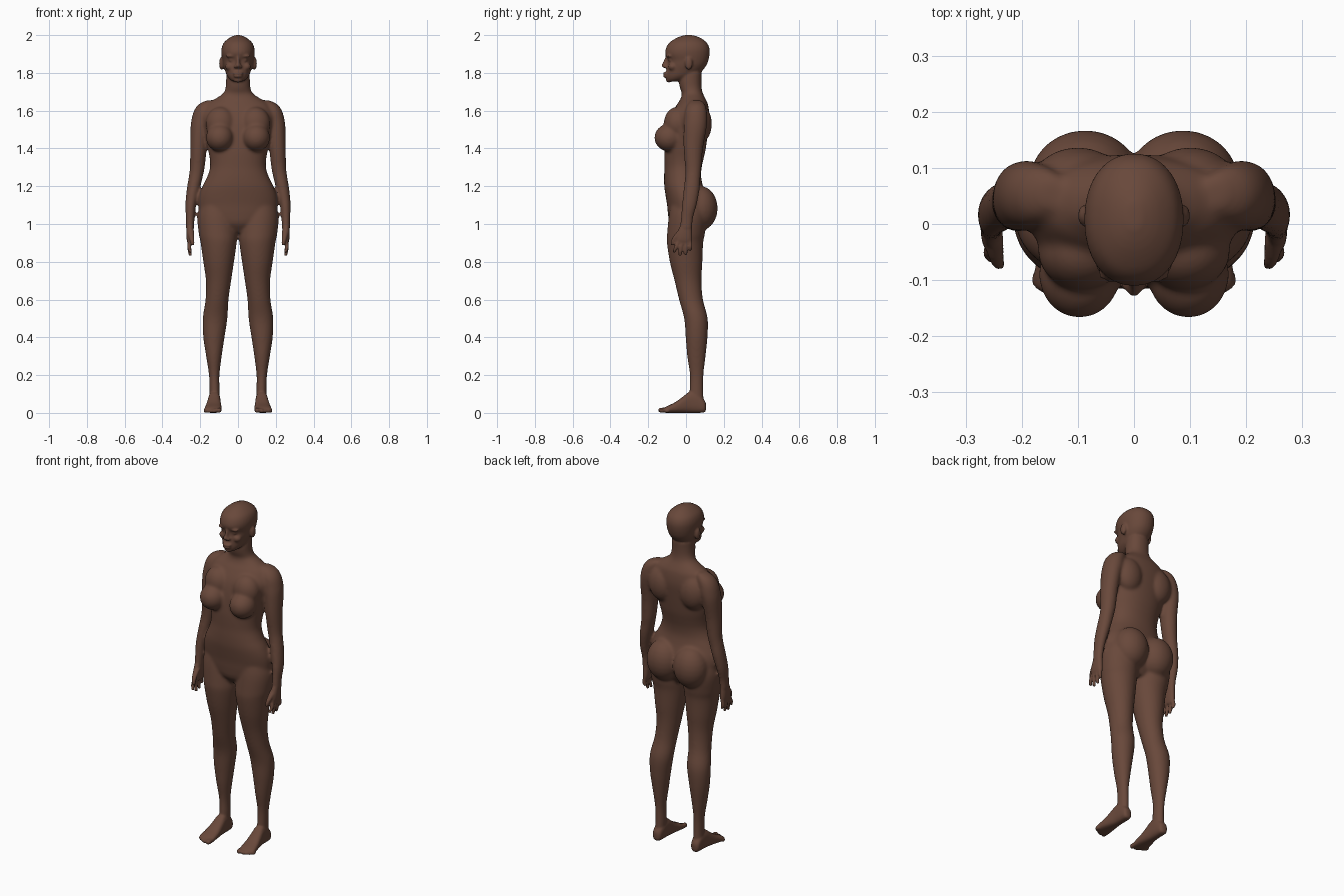
import bpy
import bmesh
from math import cos, sin, pi, copysign

default_cube = bpy.data.objects.get("Cube")
if default_cube:
    bpy.data.objects.remove(default_cube, do_unlink=True)

SIDES = (1, -1)


def spline(p0, p1, p2, p3, t):
    """Smooth interpolation between two neighbouring profile rows."""
    return [b + 0.5 * t * (c - a + t * (2 * a - 5 * b + 4 * c - d + t * (3 * (b - c) + d - a)))
            for a, b, c, d in zip(p0, p1, p2, p3)]


def loft(bm, rows, side=1, axis="z", power=2.0, count=32, steps=4):
    """Closed shell through rows of (position, x min, x max, depth min, depth max)."""
    dense = []
    last = len(rows) - 1
    for i in range(last):
        for k in range(steps):
            dense.append(spline(rows[max(i - 1, 0)], rows[i], rows[i + 1],
                                rows[min(i + 2, last)], k / steps))
    dense.append(rows[last])
    rings = []
    for pos, x_min, x_max, d_min, d_max in dense:
        ring = []
        for k in range(count):
            c, s = cos(2 * pi * k / count), sin(2 * pi * k / count)
            c = copysign(abs(c) ** (2 / power), c)
            s = copysign(abs(s) ** (2 / power), s)
            x = side * ((x_min + x_max) + c * (x_max - x_min)) / 2
            d = ((d_min + d_max) + s * (d_max - d_min)) / 2
            ring.append(bm.verts.new((x, d, pos) if axis == "z" else (x, pos, d)))
        rings.append(ring)
    for lower, upper in zip(rings, rings[1:]):
        for k in range(count):
            n = (k + 1) % count
            bm.faces.new((lower[k], lower[n], upper[n], upper[k]))
    bm.faces.new(rings[0])
    bm.faces.new(rings[-1])


def symmetric(rows):
    """Rows of (height, half width, front, back) centred on the middle plane."""
    return [(z, -w, w, front, back) for z, w, front, back in rows]


def blob(bm, centre, radii, side=1, bands=12):
    """Ellipsoid muscle or feature."""
    x, y, z = centre
    rx, ry, rz = radii
    rows = []
    for k in range(bands):
        angle = pi * (k + .5) / bands
        w = sin(angle)
        rows.append((z - rz * cos(angle), x - rx * w, x + rx * w, y - ry * w, y + ry * w))
    loft(bm, rows, side, count=24, steps=1)


def digit(bm, joints, side, axis="z"):
    """Finger or toe through joints of (position, x, depth, radius), with a rounded tip."""
    pos, x, depth, r = joints[-1]
    joints = joints + [(pos - r * .6, x, depth, r * .75), (pos - r * .9, x, depth, r * .35)]
    rows = [(p, x - r, x + r, d - r, d + r) for p, x, d, r in joints]
    loft(bm, rows, side, axis, count=14, steps=3)


def skin_object(name, bm, voxel, smoothing):
    """Fuse overlapping shells into one smooth skin."""
    bmesh.ops.recalc_face_normals(bm, faces=bm.faces)
    mesh = bpy.data.meshes.new(name)
    bm.to_mesh(mesh)
    bm.free()
    obj = bpy.data.objects.new(name, mesh)
    bpy.context.scene.collection.objects.link(obj)
    fuse = obj.modifiers.new("fuse", "REMESH")
    fuse.mode = "VOXEL"
    fuse.voxel_size = voxel
    fuse.use_smooth_shade = True
    relax = obj.modifiers.new("relax", "SMOOTH")
    relax.factor = 0.5
    relax.iterations = smoothing
    return obj


# Torso and neck
torso = symmetric([
    (.955, .05, -.05, .06), (1, .15, -.085, .09), (1.05, .2, -.095, .105),
    (1.1, .21, -.1, .112), (1.15, .206, -.108, .105), (1.2, .188, -.115, .09),
    (1.25, .163, -.116, .08), (1.3, .148, -.114, .083), (1.35, .15, -.114, .094),
    (1.4, .16, -.112, .105), (1.5, .178, -.1, .118), (1.57, .19, -.082, .124),
    (1.63, .165, -.05, .117), (1.66, .125, -.03, .105), (1.69, .08, -.022, .09),
    (1.72, .066, -.032, .083), (1.76, .063, -.038, .082), (1.81, .062, -.03, .085)])
arm = [
    (1.655, .12, .165, .03, .08), (1.635, .12, .207, .01, .1), (1.6, .13, .233, -.005, .11),
    (1.55, .14, .247, -.01, .113), (1.5, .155, .252, -.013, .108), (1.4, .165, .253, -.013, .09),
    (1.3, .176, .255, -.005, .082), (1.25, .186, .261, -.005, .077),
    (1.18, .203, .272, -.013, .072), (1.1, .222, .279, -.022, .057),
    (1.03, .23, .276, -.028, .038), (.97, .232, .276, -.034, .034)]
leg = [
    (1.15, .03, .185, -.07, .09), (1.05, .01, .214, -.09, .11), (.95, .004, .208, -.1, .1),
    (.9, .007, .198, -.101, .091), (.8, .021, .184, -.086, .087), (.7, .036, .17, -.061, .082),
    (.6, .05, .172, -.037, .09), (.5, .056, .187, -.01, .115), (.4, .071, .184, -.002, .114),
    (.3, .086, .169, .006, .104), (.2, .098, .154, .02, .093), (.12, .097, .151, .018, .092),
    (.05, .098, .152, .015, .095)]

core = bmesh.new()
loft(core, torso, power=2.15, count=48)
for side in SIDES:
    loft(core, arm, side)
    loft(core, leg, side)
    # Chest, shoulder blades and buttocks
    blob(core, (.097, -.09, 1.457), (.073, .078, .073), side)
    blob(core, (.092, -.048, 1.53), (.08, .07, .09), side)
    blob(core, (.1, .077, 1.53), (.08, .06, .1), side)
    blob(core, (.087, .076, 1.083), (.1, .092, .118), side)
base = skin_object("body_base", core, .007, 9)
base.hide_render = True
base_mesh = bpy.data.meshes.new_from_object(
    base.evaluated_get(bpy.context.evaluated_depsgraph_get()))
bpy.data.objects.remove(base, do_unlink=True)

# Head and nose
body = bmesh.new()
loft(body, symmetric([
    (1.755, .026, -.096, -.04), (1.765, .042, -.103, 0), (1.785, .058, -.106, .05),
    (1.81, .068, -.104, .085), (1.84, .078, -.099, .108), (1.868, .083, -.097, .119),
    (1.9, .088, -.11, .125), (1.93, .087, -.106, .124), (1.96, .075, -.088, .11),
    (1.985, .046, -.05, .077), (1.998, .018, -.015, .042), (2, .006, 0, .025)]), power=2.15)
loft(body, symmetric([
    (1.826, .014, -.118, -.07), (1.838, .016, -.131, -.07),
    (1.856, .011, -.122, -.07), (1.89, .009, -.108, -.07)]), count=20)
# Lips and chin
blob(body, (0, -.107, 1.797), (.028, .015, .008))
blob(body, (0, -.106, 1.782), (.025, .015, .008))
blob(body, (0, -.09, 1.763), (.024, .017, .014))

palm = [(1, .236, .27, -.028, .03), (.96, .234, .273, -.043, .032),
        (.92, .235, .272, -.052, .033), (.895, .24, .266, -.05, .03)]
foot = [(.106, .115, .138, .014, .05), (.095, .1, .151, .002, .07), (.06, .095, .155, 0, .105),
        (.02, .093, .158, 0, .112), (-.02, .09, .165, 0, .083), (-.06, .087, .173, 0, .055),
        (-.1, .086, .179, 0, .036), (-.118, .09, .172, .002, .026)]
# Finger base y, tip y, tip height
fingers = [(-.042, -.062, .855), (-.02, -.032, .838), (.002, -.002, .842), (.022, .023, .865)]
# Toe x, tip y, radius
toes = [(.101, -.134, .014), (.125, -.132, .011), (.143, -.124, .01),
        (.159, -.115, .01), (.172, -.104, .01)]

for side in SIDES:
    # Nostril, brow, eye, cheek and ear
    blob(body, (.014, -.108, 1.833), (.009, .011, .008), side)
    blob(body, (.035, -.088, 1.889), (.03, .016, .009), side)
    blob(body, (.034, -.08, 1.868), (.017, .014, .01), side)
    blob(body, (.043, -.07, 1.833), (.025, .024, .022), side)
    blob(body, (.087, .015, 1.85), (.013, .02, .034), side)
    # Hand
    loft(body, palm, side, power=2.4)
    for base_y, tip_y, tip_z in fingers:
        digit(body, [(.91, .254, base_y, .011), (.88, .259, (base_y + tip_y) / 2, .011),
                     (tip_z, .253, tip_y, .009)], side)
    digit(body, [(.965, .25, -.025, .018), (.925, .245, -.06, .014),
                 (.895, .24, -.072, .01)], side)
    # Foot
    loft(body, foot, side, axis="y", power=2.6)
    for toe_x, tip_y, radius in toes:
        digit(body, [(-.09, toe_x, radius + .002, radius), (tip_y, toe_x, radius, radius)],
              side, axis="y")

body.from_mesh(base_mesh)
bpy.data.meshes.remove(base_mesh)
figure = skin_object("body", body, .006, 3)

# Single skin colour
skin = bpy.data.materials.new("brown_skin")
colour = (.14, .065, .043, 1)
skin.diffuse_color = colour
skin.use_nodes = True
shader = next(n for n in skin.node_tree.nodes if n.type == "BSDF_PRINCIPLED")
shader.inputs["Base Color"].default_value = colour
shader.inputs["Roughness"].default_value = .6
figure.data.materials.append(skin)
